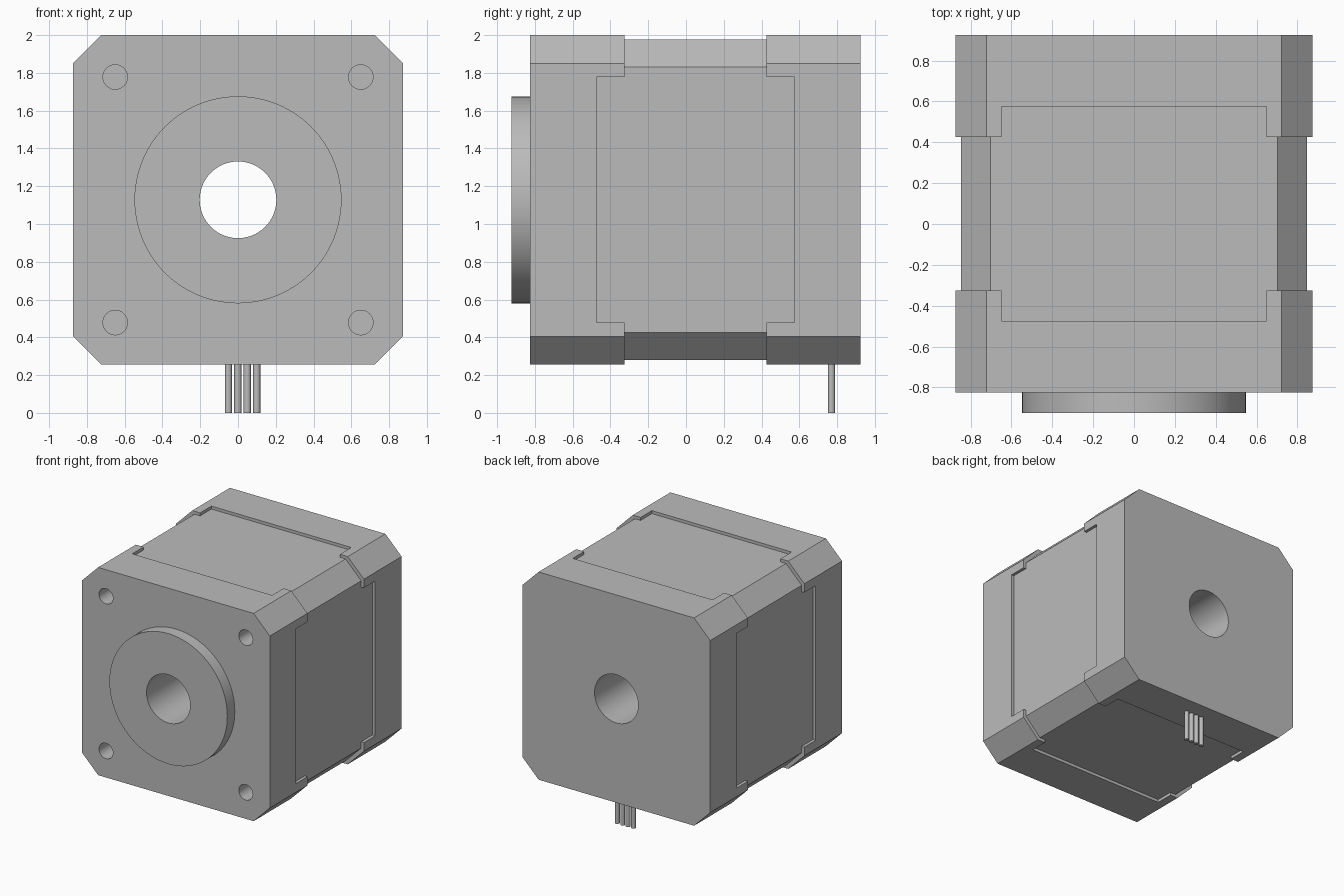
import bpy, bmesh, math
from mathutils import Vector

if "Cube" in bpy.data.objects:
    bpy.data.objects.remove(bpy.data.objects["Cube"])

MID = 1.128      # height of the motor axis
HALF = 0.873     # half width of the housing

grey = bpy.data.materials.new("plain grey")
grey.use_nodes = True
grey.diffuse_color = (0.5, 0.5, 0.5, 1)
grey.node_tree.nodes["Principled BSDF"].inputs["Base Color"].default_value = (0.5, 0.5, 0.5, 1)


def octagon(half, flat):
    return [(half, -flat), (half, flat), (flat, half), (-flat, half),
            (-half, flat), (-half, -flat), (-flat, -half), (flat, -half)]


def circle(r, cx=0, cz=0, n=64):
    return [(cx + r * math.cos(2 * math.pi * i / n), cz + r * math.sin(2 * math.pi * i / n))
            for i in range(n)]


def prism(name, outline, y0, y1):
    """Extrude an (x, z) outline, centred on the axis, from y0 to y1."""
    bm = bmesh.new()
    face = bm.faces.new([bm.verts.new((x, y0, MID + z)) for x, z in outline])
    new = bmesh.ops.extrude_face_region(bm, geom=[face])["geom"]
    bmesh.ops.translate(bm, vec=Vector((0, y1 - y0, 0)),
                        verts=[v for v in new if isinstance(v, bmesh.types.BMVert)])
    bmesh.ops.recalc_face_normals(bm, faces=bm.faces)
    mesh = bpy.data.meshes.new(name)
    bm.to_mesh(mesh)
    bm.free()
    mesh.materials.append(grey)
    obj = bpy.data.objects.new(name, mesh)
    bpy.context.collection.objects.link(obj)
    return obj


def select(obj):
    bpy.ops.object.select_all(action='DESELECT')
    obj.select_set(True)
    bpy.context.view_layer.objects.active = obj


def boolean(obj, tool, operation='DIFFERENCE'):
    mod = obj.modifiers.new("cut", 'BOOLEAN')
    mod.operation, mod.solver, mod.object = operation, 'EXACT', tool
    select(obj)
    bpy.ops.object.modifier_apply(modifier=mod.name)
    bpy.data.objects.remove(tool)


def smooth(obj):
    select(obj)
    bpy.ops.object.shade_smooth_by_angle(angle=math.radians(30))


# Housing with chamfered long edges
housing = prism("housing", octagon(HALF, 0.723), -0.825, 0.925)

# Recessed band around the middle
band = prism("band_cutter", octagon(1.2, 1.0), -0.325, 0.425)
boolean(band, prism("band_core", octagon(0.848, 0.703), -0.6, 0.7))
boolean(housing, band)

# Wider recess on each flat side, leaving tabs at the corners
for turn in range(4):
    c, s = round(math.cos(turn * math.pi / 2)), round(math.sin(turn * math.pi / 2))
    slab = [(-0.65, 0.848), (0.65, 0.848), (0.65, 1), (-0.65, 1)]
    boolean(housing, prism("slab_cutter", [(c * x - s * z, s * x + c * z) for x, z in slab],
                           -0.475, 0.575))

# Round front boss, shaft bore and screw holes
boolean(housing, prism("boss", circle(0.548, n=96), -0.925, -0.7), 'UNION')
boolean(housing, prism("bore_cutter", circle(0.203), -1.1, 1.1))
for sx in (-1, 1):
    for sz in (-1, 1):
        boolean(housing, prism("screw_cutter", circle(0.065, sx * 0.65, sz * 0.65, 32), -1, -0.6))
smooth(housing)

# Row of four wires under the rear
for i in range(4):
    bpy.ops.mesh.primitive_cylinder_add(vertices=24, radius=0.019, depth=0.28,
                                        location=(-0.051 + i * 0.05, 0.77, 0.14))
    wire = bpy.context.object
    wire.name = f"wire_{i + 1}"
    wire.data.materials.append(grey)
    smooth(wire)
